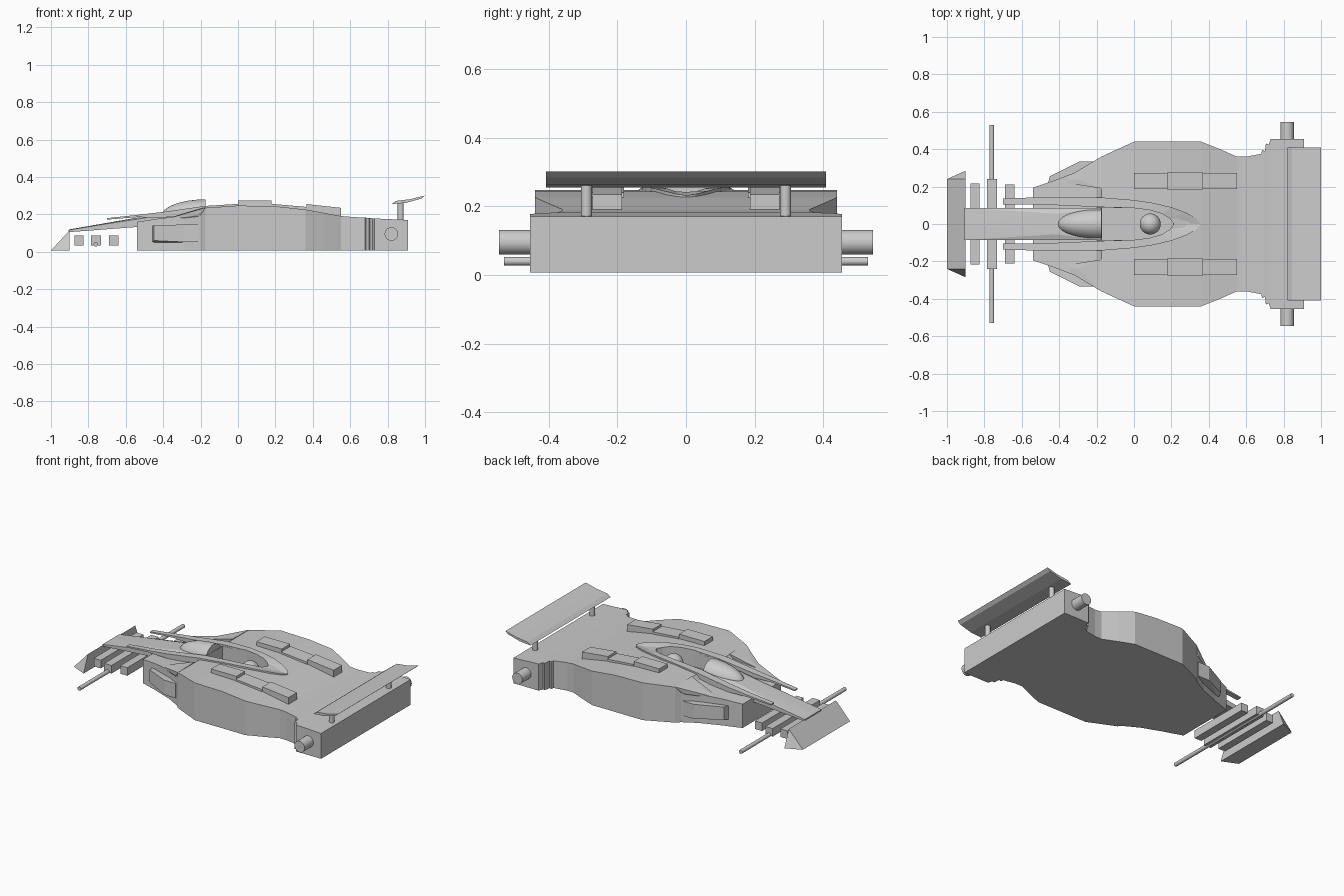
import bpy, bmesh, math
from mathutils import Vector

if "Cube" in bpy.data.objects:
    bpy.data.objects.remove(bpy.data.objects["Cube"])


def finish(bm, name):
    bmesh.ops.recalc_face_normals(bm, faces=bm.faces)
    me = bpy.data.meshes.new(name)
    bm.to_mesh(me)
    bm.free()
    ob = bpy.data.objects.new(name, me)
    bpy.context.collection.objects.link(ob)
    return ob


def loft(name, rings):
    """Closed skin through rings of equal length."""
    bm = bmesh.new()
    vs = [[bm.verts.new(p) for p in r] for r in rings]
    n = len(vs[0])
    for a, b in zip(vs, vs[1:]):
        for i in range(n):
            j = (i + 1) % n
            bm.faces.new((a[i], a[j], b[j], b[i]))
    bm.faces.new(vs[0])
    bm.faces.new(vs[-1][::-1])
    return finish(bm, name)


def hull(name, pts):
    bm = bmesh.new()
    for p in pts:
        bm.verts.new(p)
    res = bmesh.ops.convex_hull(bm, input=bm.verts)
    loose = [v for v in bm.verts if not v.link_faces]
    bmesh.ops.delete(bm, geom=loose, context='VERTS')
    return finish(bm, name)


def box(name, x0, x1, y0, y1, z0, z1, z2=None):
    z2 = z1 if z2 is None else z2
    return loft(name, [[(x, y0, z0), (x, y1, z0), (x, y1, z), (x, y0, z)]
                       for x, z in ((x0, z1), (x1, z2))])


def cyl(name, p, q, r):
    p, q = Vector(p), Vector(q)
    bpy.ops.mesh.primitive_cylinder_add(vertices=32, radius=r, depth=(q - p).length,
                                        location=(p + q) / 2)
    ob = bpy.context.object
    ob.rotation_euler = (q - p).to_track_quat('Z', 'Y').to_euler()
    ob.name = name
    bpy.ops.object.shade_smooth_by_angle()


def both(pts):
    return [(x, s * y, z) for x, y, z in pts for s in (1, -1)]


# main body: x, half width, top height
body = loft("body", [[(x, -w, .007), (x, w, .007), (x, w, z), (x, -w, z)] for x, w, z in (
    (-.54, .195, .16), (-.42, .235, .178), (-.29, .285, .192), (-.2, .335, .21),
    (-.175, .36, .235), (0, .44, .247), (.2, .44, .243), (.36, .44, .226), (.46, .4, .208),
    (.55, .36, .191), (.6, .36, .187), (.68, .375, .182), (.685, .395, .182), (.7, .39, .181),
    (.705, .43, .18), (.72, .425, .179), (.73, .455, .178), (.91, .455, .17))])

# cockpit opening
inner = [(-.172, .088), (0, .085), (.08, .075), (.15, .055), (.19, .03), (.21, .005)]
outline = inner + [(x, -y) for x, y in reversed(inner)]
cutter = loft("cockpit_cutter", [[(x, y, z) for x, y in outline] for z in (.15, .4)])
cutter.hide_render = True
cutter.hide_viewport = True
mod = body.modifiers.new("cockpit", 'BOOLEAN')
mod.object = cutter
mod.solver = 'EXACT'

# driver head in the cockpit
bpy.ops.mesh.primitive_uv_sphere_add(segments=32, ring_count=16, radius=.056,
                                     location=(.087, 0, .185))
bpy.context.object.name = "driver_head"
bpy.ops.object.shade_smooth_by_angle()

# raised cockpit trim: outer x, y, inner x, y, top, thickness
trim = [(-.7, .135, -.7, .105, .18, .008), (-.54, .142, -.54, .105, .197, .012),
        (-.4, .145, -.4, .1, .213, .03), (-.175, .142, -.172, .09, .245, .04),
        (0, .128, 0, .085, .256, .04), (.1, .113, .08, .075, .256, .04),
        (.2, .09, .15, .055, .252, .04), (.28, .06, .19, .03, .244, .04),
        (.335, .028, .208, .008, .236, .04), (.355, 0, .21, 0, .232, .04)]
rings = [[(a, b, z), (c, d, z), (c, d, z - t), (a, b, z - t)] for a, b, c, d, z, t in trim]
loft("cockpit_trim", rings + [[(x, -y, z) for x, y, z in r] for r in rings[-2::-1]])

# nose
hull("nose", both([(-.905, .085, .105), (-.905, .085, .117), (-.4, .085, .19), (-.4, .085, .16),
                   (-.9, .002, .12), (-.41, .055, .205), (-.175, .085, .16),
                   (-.175, .085, .232)]))

# windscreen dome, flat at the rear
bm = bmesh.new()
bmesh.ops.create_uvsphere(bm, u_segments=32, v_segments=16, radius=1)
for v in bm.verts:
    v.co = (-.175 + .235 * v.co.x, .085 * v.co.y, .19 + .09 * v.co.z)
cut = bmesh.ops.bisect_plane(bm, geom=bm.verts[:] + bm.edges[:] + bm.faces[:],
                             plane_co=(-.1745, 0, 0), plane_no=(1, 0, 0), clear_outer=True)
bmesh.ops.holes_fill(bm, edges=[e for e in bm.edges if e.is_boundary])
dome = finish(bm, "windscreen")
bpy.context.view_layer.objects.active = dome
bpy.ops.object.select_all(action='DESELECT')
dome.select_set(True)
bpy.ops.object.shade_smooth_by_angle()

# front wing and the bars behind it
hull("front_wing", both([(-1, .24, .007), (-.9, .24, .115), (-.9, .285, .007)]))
for x0, x1, w in ((-.875, -.825, .217), (-.785, -.733, .24), (-.69, -.64, .212)):
    box("front_bar", x0, x1, -w, w, .034, .086)
cyl("front_axle", (-.76, -.53, .04), (-.76, .53, .04), .0125)

# rear wing
loft("rear_wing", [[(x, y, z) for x, z in ((.822, .255), (.845, .272), (.92, .281), (1, .301),
                                            (.98, .284), (.9, .262))] for y in (-.408, .408)])

for s, side in ((1, "left"), (-1, "right")):
    # side intake and ramp
    hull("intake_" + side, [(x, s * y, z) for x, y, z0, z1 in (
        (-.46, .215, .05, .138), (-.45, .255, .06, .14), (-.29, .335, .052, .146),
        (-.21, .335, .052, .146), (-.21, .25, .05, .146)) for z in (z0, z1)])
    hull("ramp_" + side, [(x, s * y, z) for x, y, z in (
        (-.4, .225, .17), (-.3, .24, .203), (-.22, .33, .195), (-.175, .36, .236),
        (-.175, .19, .24), (-.3, .25, .16), (-.175, .33, .17), (-.175, .2, .17))])
    # engine covers on the deck
    for x0, x1, w, z1, z2 in ((0, .18, .043, .273, .273), (.18, .365, .049, .256, .24),
                              (.365, .55, .043, .255, .235)):
        box("deck_cover_" + side, x0, x1, s * .23 - w, s * .23 + w, .18, z1, z2)
    # rear hub and wing strut
    cyl("rear_hub_" + side, (.82, s * .4, .095), (.82, s * .545, .095), .036)
    cyl("wing_strut_" + side, (.87, s * .29, .16), (.87, s * .29, .265), .016)
